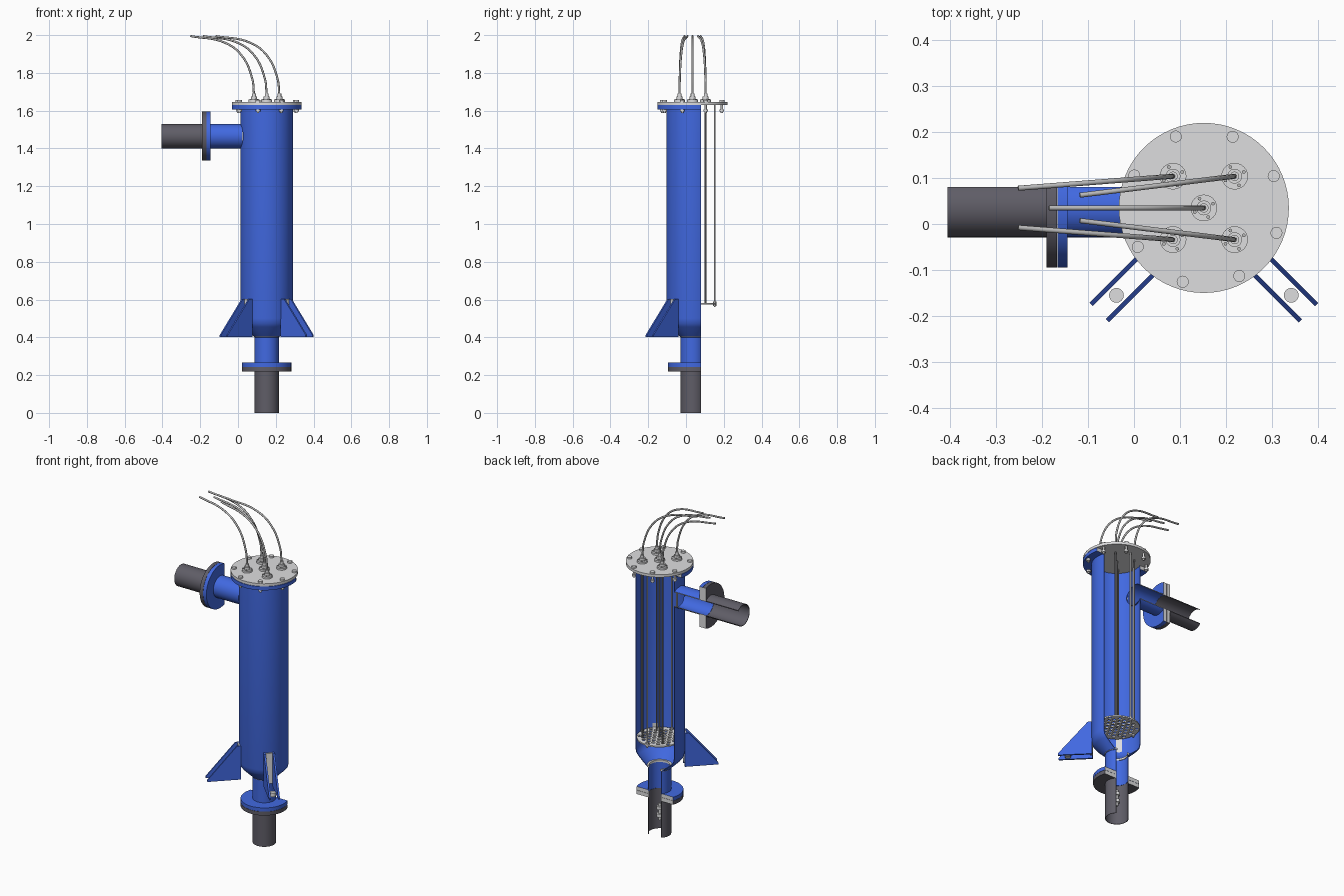
import bpy, bmesh, math
from mathutils import Matrix, Vector

if "Cube" in bpy.data.objects:
    bpy.data.objects.remove(bpy.data.objects["Cube"])

CX, CY = 0.152, 0.035     # vessel axis
CUT = 0.08                # section plane
NOZZLE_Z = 1.465
UP = Matrix.Translation((CX, CY, 0))
SIDE = Matrix.Translation((0, CY, NOZZLE_Z)) @ Matrix.Rotation(-math.pi / 2, 4, 'Y')


def material(name, rgb):
    m = bpy.data.materials.new(name)
    m.use_nodes = True
    m.diffuse_color = (*rgb, 1)
    m.node_tree.nodes["Principled BSDF"].inputs["Base Color"].default_value = (*rgb, 1)
    return m


BLUE = material("royal_blue", (0.053, 0.141, 0.753))
DARK = material("dark_grey", (0.115, 0.11, 0.135))
LIGHT = material("light_grey", (0.73, 0.73, 0.74))
STEEL = material("steel_grey", (0.5, 0.5, 0.5))
ROD = material("rod_grey", (0.2, 0.2, 0.21))


def finish(name, bm, mats, smooth=True):
    bmesh.ops.recalc_face_normals(bm, faces=bm.faces[:])
    me = bpy.data.meshes.new(name)
    bm.to_mesh(me)
    bm.free()
    ob = bpy.data.objects.new(name, me)
    bpy.context.collection.objects.link(ob)
    for m in mats:
        me.materials.append(m)
    if smooth:
        bpy.ops.object.select_all(action='DESELECT')
        ob.select_set(True)
        bpy.context.view_layer.objects.active = ob
        bpy.ops.object.shade_smooth_by_angle(angle=math.radians(35))
    return ob


def add_cylinder(bm, x, y, z0, z1, r, sides=16):
    bmesh.ops.create_cone(bm, cap_ends=True, segments=sides, radius1=r, radius2=r, depth=z1 - z0,
                          matrix=Matrix.Translation((x, y, (z0 + z1) / 2)))


def cylinders(name, items, mat, sides=16):
    bm = bmesh.new()
    for it in items:
        add_cylinder(bm, *it, sides=sides)
    return finish(name, bm, [mat])


def cut_lathe(name, profile, mat, frame, cap):
    """Spin a closed (radius, height) profile, then section it with a coloured cap."""
    bm = bmesh.new()
    n = 64
    rings = [[bm.verts.new((r * math.cos(math.tau * i / n), r * math.sin(math.tau * i / n), h))
              for r, h in profile] for i in range(n)]
    for i in range(n):
        a, b = rings[i], rings[(i + 1) % n]
        for j in range(len(profile)):
            k = (j + 1) % len(profile)
            bm.faces.new((a[j], b[j], b[k], a[k]))
    bm.transform(frame)
    cut = bmesh.ops.bisect_plane(bm, geom=bm.verts[:] + bm.edges[:] + bm.faces[:], plane_co=(0, CUT, 0),
                                 plane_no=(0, 1, 0), clear_outer=True)["geom_cut"]
    bmesh.ops.edgenet_fill(bm, edges=[e for e in cut if isinstance(e, bmesh.types.BMEdge)])
    for f in bm.faces:
        if all(abs(v.co.y - CUT) < 1e-4 for v in f.verts):
            f.material_index = 1
    return finish(name, bm, [mat, cap])


def tube(r0, r1, h0, h1):
    return [(r0, h0), (r1, h0), (r1, h1), (r0, h1)]


# Vessel shell with conical bottom, rounded knuckle and outlet neck
shell = cut_lathe("vessel_shell", [(0.064, 0.26), (0.064, 0.4), (0.12, 0.455), (0.133, 0.472), (0.139, 0.5),
                                   (0.139, 1.61), (0.135, 1.61), (0.135, 0.501), (0.13, 0.475),
                                   (0.117, 0.458), (0.061, 0.403), (0.061, 0.26)], BLUE, UP, BLUE)
bm = bmesh.new()
bmesh.ops.create_cone(bm, cap_ends=True, segments=48, radius1=0.061, radius2=0.061, depth=0.14)
bm.transform(SIDE @ Matrix.Translation((0, 0, -0.02)))
cutter = finish("nozzle_hole_cutter", bm, [BLUE], False)
cutter.hide_render = True
cutter.hide_set(True)
hole = shell.modifiers.new("nozzle_hole", 'BOOLEAN')
hole.operation = 'DIFFERENCE'
hole.object = cutter

# Top flange, pipes, flange pairs and the ring inside the cone
cut_lathe("top_flange", tube(0.135, 0.185, 1.607, 1.629), BLUE, UP, LIGHT)
cut_lathe("cone_ring", tube(0.057, 0.068, 0.402, 0.414), LIGHT, UP, LIGHT)
cut_lathe("outlet_flange", tube(0.061, 0.13, 0.244, 0.266), BLUE, UP, LIGHT)
cut_lathe("outlet_counter_flange", tube(0.061, 0.13, 0.22, 0.243), DARK, UP, LIGHT)
cut_lathe("outlet_pipe", tube(0.061, 0.064, 0, 0.22), DARK, UP, DARK)
cut_lathe("nozzle_neck", tube(0.061, 0.064, -0.024, 0.145), BLUE, SIDE, LIGHT)
cut_lathe("nozzle_flange", tube(0.061, 0.13, 0.145, 0.167), BLUE, SIDE, LIGHT)
cut_lathe("nozzle_counter_flange", tube(0.061, 0.13, 0.168, 0.19), DARK, SIDE, LIGHT)
cut_lathe("nozzle_pipe", tube(0.061, 0.064, 0.19, 0.406), DARK, SIDE, DARK)

# Cover and its bolts
cylinders("cover_plate", [(CX, CY, 1.631, 1.647, 0.185)], LIGHT, 64)
bolts = []
for k in range(8):
    a = math.radians(155 - 43.5 * k)
    x, y = CX + 0.167 * math.cos(a), CY + 0.167 * math.sin(a)
    bolts += [(x, y, 1.647, 1.657, 0.013), (x, y, 1.588, 1.647, 0.006), (x, y, 1.596, 1.607, 0.012)]
cylinders("cover_bolts", bolts, LIGHT)

# Heating rods, glands and cables
spots = [(CX, CY)] + [(CX + sx * 0.067, CY + sy * 0.069) for sx in (-1, 1) for sy in (-1, 1)]
cylinders("heating_rods", [(x, y, 0.575, 1.635, 0.005) for x, y in spots], ROD, 12)
glands, studs = [], []
for x, y in spots:
    glands += [(x, y, 1.647, 1.658, 0.029), (x, y, 1.658, 1.674, 0.016), (x, y, 1.674, 1.69, 0.01)]
    for k in range(4):
        a = math.radians(25 + 90 * k)
        studs.append((x + 0.022 * math.cos(a), y + 0.022 * math.sin(a), 1.658, 1.663, 0.004))
cylinders("cable_glands", glands, LIGHT, 24)
cylinders("gland_studs", studs, STEEL, 8)

PATH = [(0, 1.68), (-0.01, 1.77), (-0.068, 1.895), (-0.155, 1.96), (-0.337, 1.995)]
for i, (x, y) in enumerate(spots):
    cu = bpy.data.curves.new(f"cable_{i + 1}", 'CURVE')
    cu.dimensions = '3D'
    cu.bevel_depth = 0.0055
    cu.bevel_resolution = 2
    cu.resolution_u = 8
    cu.use_fill_caps = True
    sp = cu.splines.new('BEZIER')
    sp.bezier_points.add(len(PATH) - 1)
    pull = (CY - y) * (0.38 if x < CX else 0.6)
    for p, (dx, z) in zip(sp.bezier_points, PATH):
        p.co = (x + dx, y + pull * dx / PATH[-1][0], z)
        p.handle_left_type = p.handle_right_type = 'AUTO'
    cu.materials.append(STEEL)
    bpy.context.collection.objects.link(bpy.data.objects.new(f"cable_{i + 1}", cu))

# Tie rods carrying the perforated plate
ties, nuts = [], []
for a in (0, 90, 180, 270):
    x, y = CX + 0.117 * math.cos(math.radians(a)), CY + 0.117 * math.sin(math.radians(a))
    ties.append((x, y, 0.56, 1.635, 0.005))
    nuts += [(x, y, 0.567, 0.575, 0.009), (x, y, 0.583, 0.591, 0.009)]
cylinders("tie_rods", ties, LIGHT, 10)
cylinders("tie_rod_nuts", nuts, LIGHT, 6)

plate = cylinders("perforated_plate", [(CX, CY, 0.575, 0.583, 0.126)], LIGHT, 48)
bm = bmesh.new()
pitch = 0.032
for row in range(-4, 5):
    for col in range(-4, 5):
        x, y = pitch * (col + 0.5 * (row % 2)), pitch * 0.866 * row
        if math.hypot(x, y) < 0.112:
            add_cylinder(bm, CX + x, CY + y, 0.55, 0.61, 0.011, 12)
drill = finish("plate_hole_cutter", bm, [LIGHT], False)
drill.hide_render = True
drill.hide_set(True)
holes = plate.modifiers.new("holes", 'BOOLEAN')
holes.operation = 'DIFFERENCE'
holes.object = drill

# Small fitting inside the outlet pipe
cylinders("outlet_fitting", [(CX, CY, 0.08, 0.18, 0.008), (CX, CY, 0.1, 0.12, 0.017),
                             (CX, CY, 0.145, 0.165, 0.017)], LIGHT, 12)


def extrude_profile(bm, pts, y0, y1, frame):
    """Prism from an (x, z) outline between two y values."""
    f = bm.faces.new([bm.verts.new(frame @ Vector((x, y0, z))) for x, z in pts])
    new = bmesh.ops.extrude_face_region(bm, geom=[f])["geom"]
    shift = frame.to_3x3() @ Vector((0, y1 - y0, 0))
    bmesh.ops.translate(bm, vec=shift, verts=[g for g in new if isinstance(g, bmesh.types.BMVert)])


# Two support brackets: paired gussets, back pad and anchor bolt
for side, angle in (("right", 225), ("left", 315)):
    frame = UP @ Matrix.Rotation(math.radians(angle), 4, 'Z')
    bm = bmesh.new()
    for y in (-0.025, 0.025):
        extrude_profile(bm, [(0.135, 0.402), (0.322, 0.402), (0.322, 0.412), (0.158, 0.604), (0.135, 0.604)],
                        y - 0.005, y + 0.005, frame)
    finish(f"{side}_bracket_gussets", bm, [BLUE], False)
    bm = bmesh.new()
    extrude_profile(bm, [(0.134, 0.42), (0.147, 0.42), (0.147, 0.603), (0.134, 0.603)], -0.02, 0.02, frame)
    finish(f"{side}_bracket_pad", bm, [LIGHT], False)
    p = frame @ Vector((0.269, 0, 0))
    cylinders(f"{side}_anchor_bolt", [(p.x, p.y, 0.402, 0.425, 0.016)], LIGHT, 24)
